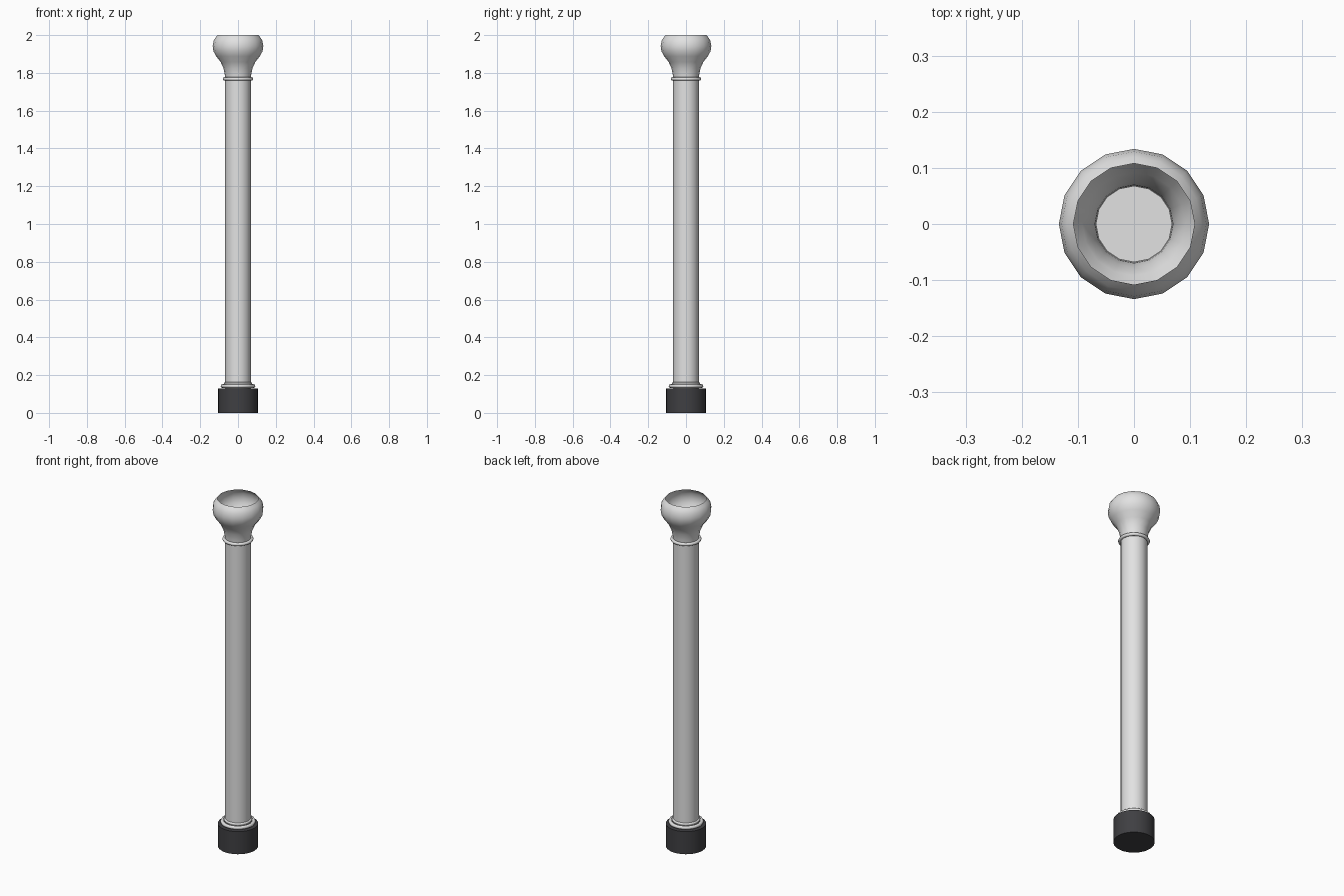
import bpy, bmesh, math

if "Cube" in bpy.data.objects:
    bpy.data.objects.remove(bpy.data.objects["Cube"])


def material(name, rgb):
    m = bpy.data.materials.new(name)
    m.diffuse_color = (*rgb, 1)
    m.use_nodes = True
    m.node_tree.nodes["Principled BSDF"].inputs["Base Color"].default_value = m.diffuse_color
    return m


LIGHT = material("pale grey", (0.76, 0.76, 0.76))
DARK = material("charcoal", (0.05, 0.05, 0.055))


def lathe(name, profile, mat, sides=16, cap_bottom=False, cap_top=False, angle=50):
    """Spin a (radius, height) profile around z."""
    bm = bmesh.new()
    rings = [[bm.verts.new((r * math.cos(2 * math.pi * i / sides),
                            r * math.sin(2 * math.pi * i / sides), z))
              for i in range(sides)] for r, z in profile]
    for a, b in zip(rings, rings[1:]):
        for i in range(sides):
            j = (i + 1) % sides
            bm.faces.new((a[i], a[j], b[j], b[i]))
    if cap_bottom:
        bm.faces.new(rings[0][::-1])
    if cap_top:
        bm.faces.new(rings[-1])
    me = bpy.data.meshes.new(name)
    bm.to_mesh(me)
    bm.free()
    me.materials.append(mat)
    ob = bpy.data.objects.new(name, me)
    bpy.context.collection.objects.link(ob)
    bpy.context.view_layer.objects.active = ob
    ob.select_set(True)
    bpy.ops.object.shade_smooth_by_angle(angle=math.radians(angle))
    ob.select_set(False)
    return ob


def collar(name, radius, z, thick):
    """Thin rounded ring around the pole."""
    pts = [(radius + thick * math.cos(t), z + thick * math.sin(t))
           for t in (-math.pi + k * math.pi / 4 for k in range(9))]
    return lathe(name, pts, LIGHT, sides=32)


# dark foot
lathe("base", [(0.105, 0), (0.105, 0.13)], DARK, sides=32, cap_bottom=True, cap_top=True)
# straight pole with closed top
lathe("pole", [(0.068, 0.13), (0.068, 1.79)], LIGHT, cap_top=True)
# open bulb on top
lathe("bulb", [(0.068, 1.765), (0.07, 1.79), (0.077, 1.825), (0.092, 1.858), (0.116, 1.888),
               (0.130, 1.915), (0.134, 1.942), (0.129, 1.97), (0.120, 1.986), (0.108, 2.0)], LIGHT)
# decorative rings
collar("upper_ring", 0.072, 1.768, 0.009)
collar("lower_ring", 0.082, 0.142, 0.010)
collar("lower_small_ring", 0.068, 0.156, 0.007)
